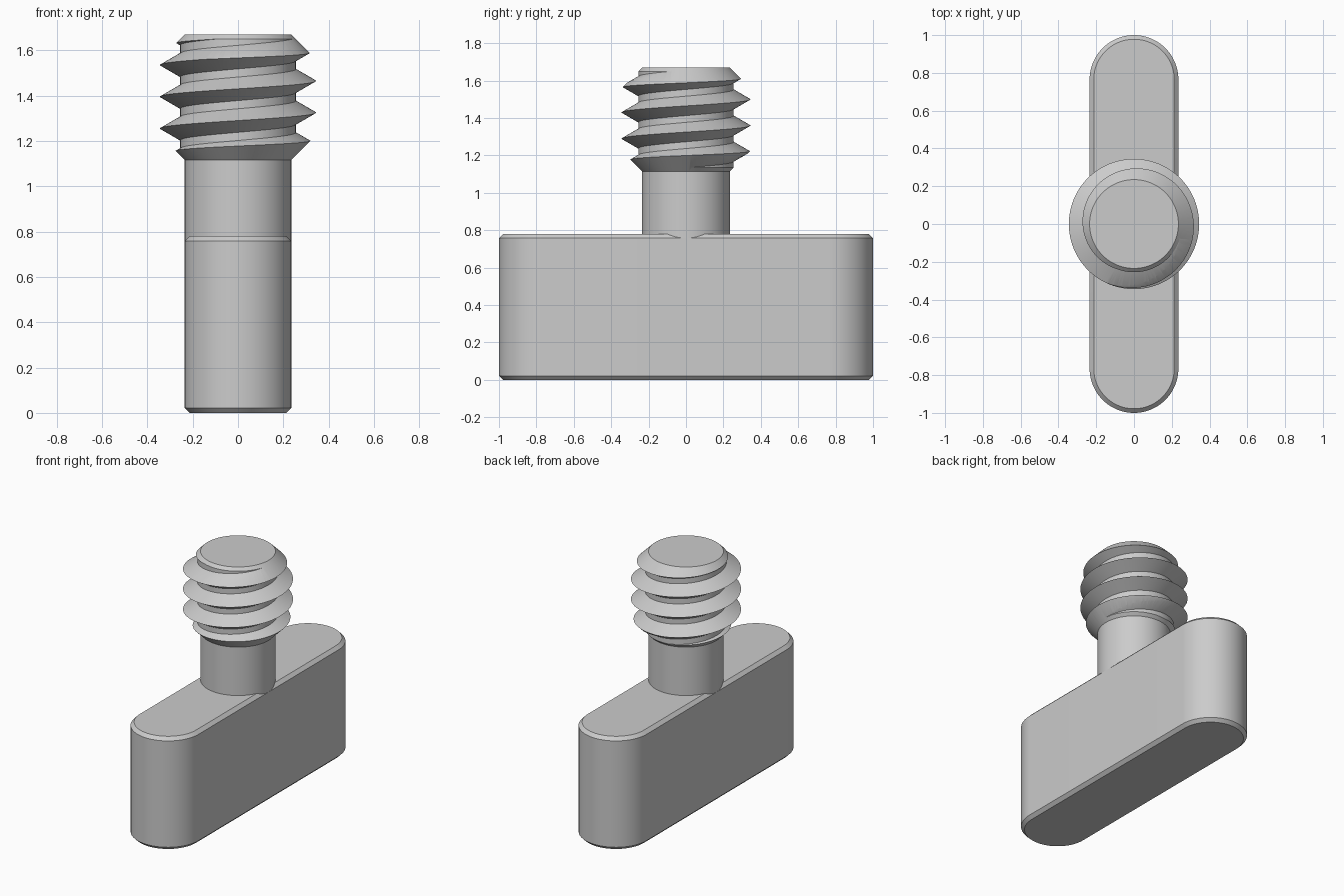
import bpy, bmesh
from math import sin, cos, pi, tan, radians

cube = bpy.data.objects.get("Cube")
if cube:
    bpy.data.objects.remove(cube, do_unlink=True)

STEPS = 96
RADIUS = 0.235
BAR_TOP, SHAFT_TOP, TOP = 0.78, 1.115, 1.67

grey = bpy.data.materials.new("plain_grey")
grey.use_nodes = True
colour = (0.6, 0.6, 0.6, 1)
grey.diffuse_color = colour
grey.node_tree.nodes["Principled BSDF"].inputs["Base Color"].default_value = colour


def finish(name, bm):
    bmesh.ops.recalc_face_normals(bm, faces=bm.faces)
    mesh = bpy.data.meshes.new(name)
    bm.to_mesh(mesh)
    bm.free()
    mesh.materials.append(grey)
    obj = bpy.data.objects.new(name, mesh)
    bpy.context.collection.objects.link(obj)
    return obj


def smooth(obj, degrees=25):
    bpy.ops.object.select_all(action='DESELECT')
    obj.select_set(True)
    bpy.context.view_layer.objects.active = obj
    bpy.ops.object.shade_smooth_by_angle(angle=radians(degrees))


def stack(name, profile, stretch=0.0):
    """Capped solid of (radius, z) rings; stretch pulls the two halves apart along y."""
    bm = bmesh.new()
    rings = []
    for r, z in profile:
        ring = []
        for half, sign in ((0, 1), (pi, -1)):
            count = STEPS // 2 + (1 if stretch else 0)
            for i in range(count):
                a = half + i * 2 * pi / STEPS
                ring.append(bm.verts.new((r * cos(a), r * sin(a) + sign * stretch, z)))
        rings.append(ring)
    for low, high in zip(rings, rings[1:]):
        for i in range(len(low)):
            j = (i + 1) % len(low)
            bm.faces.new((low[i], low[j], high[j], high[i]))
    bm.faces.new(rings[0])
    bm.faces.new(rings[-1])
    return finish(name, bm)


# Handle bar with rounded ends and chamfered rims
c = 0.022
bar = stack("handle_bar", [(RADIUS - c, 0), (RADIUS, c),
                           (RADIUS, BAR_TOP - c), (RADIUS - c, BAR_TOP)],
            stretch=1 - RADIUS)
smooth(bar)

# Plain shaft, sunk into the bar
smooth(stack("shaft", [(RADIUS, BAR_TOP - 0.04), (RADIUS, SHAFT_TOP)]))

# Helical thread, longer than needed, closed by a fan at each end
PITCH, ROOT, CREST = 0.14, 0.255, 0.345
flank = (CREST - ROOT) * tan(radians(30))
section = [(ROOT, -flank), (CREST, 0), (ROOT, flank)]
n = len(section)
rows = [(r, 0.905 + turn * PITCH + dz) for turn in range(7) for r, dz in section]

bm = bmesh.new()
columns = []
for i in range(STEPS):
    a = 2 * pi * i / STEPS
    columns.append([bm.verts.new((r * cos(a), r * sin(a), z + PITCH * i / STEPS))
                    for r, z in rows])
# The last column joins the first, one pitch higher up
extra = [bm.verts.new((r, 0, z + PITCH)) for r, z in rows[-n:]]
columns.append(columns[0][n:] + extra)
for left, right in zip(columns, columns[1:]):
    for j in range(len(rows) - 1):
        bm.faces.new((left[j], right[j], right[j + 1], left[j + 1]))
middle = (SHAFT_TOP + TOP) / 2
rim = [e for e in bm.edges if e.is_boundary]
# Seam steps at both ends belong to the rim as well
for below in (True, False):
    edges = [e for e in rim if (e.verts[0].co.z < middle) == below]
    tip = bm.verts.new((0, 0, 0.6 if below else 2.3))
    for e in edges:
        bm.faces.new((e.verts[0], e.verts[1], tip))
thread = finish("screw_thread", bm)

# Trim the thread to its length with a cone at each end
wide = 0.4
envelope = stack("thread_trimmer", [(RADIUS, SHAFT_TOP), (wide, SHAFT_TOP + wide - RADIUS),
                                    (wide, TOP - wide + RADIUS), (RADIUS, TOP)])
envelope.hide_render = True
trim = thread.modifiers.new("trim", 'BOOLEAN')
trim.operation = 'INTERSECT'
trim.solver = 'EXACT'
trim.object = envelope
bpy.context.view_layer.objects.active = thread
bpy.ops.object.modifier_apply(modifier=trim.name)
bpy.data.objects.remove(envelope, do_unlink=True)
smooth(thread)
